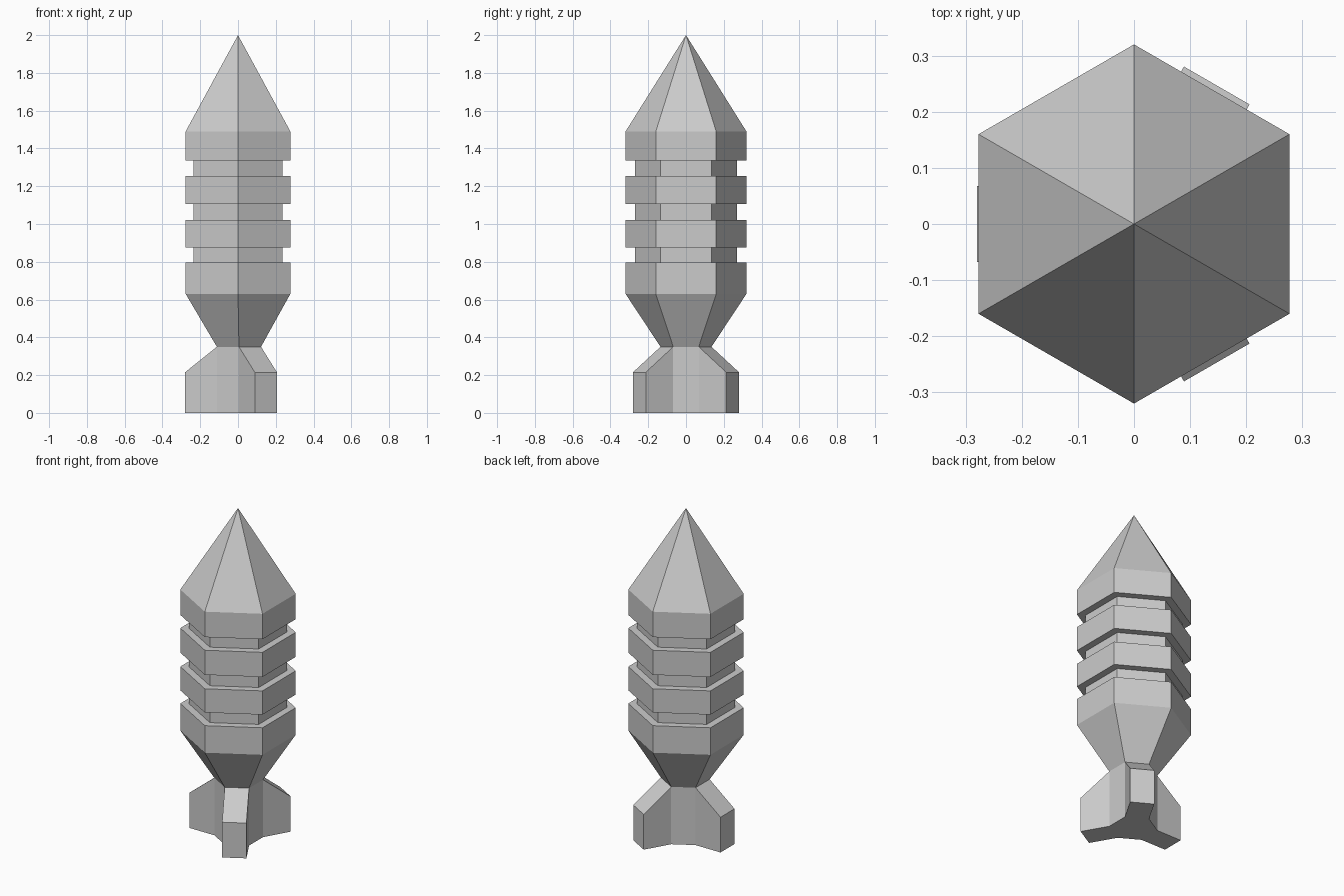
import bpy, bmesh
from math import sin, cos, radians

if "Cube" in bpy.data.objects:
    bpy.data.objects.remove(bpy.data.objects["Cube"])

TAIL_X = 0.005  # tail sits slightly off the body axis


def ring(bm, r, z, x=0.0):
    """Hexagon ring with flat sides facing +x and -x."""
    return [bm.verts.new((x + r * cos(radians(30 + 60 * k)),
                          r * sin(radians(30 + 60 * k)), z)) for k in range(6)]


def bridge(bm, low, high):
    return [bm.faces.new((low[k], low[(k + 1) % 6], high[(k + 1) % 6], high[k]))
            for k in range(6)]


def finish(bm, name):
    bmesh.ops.recalc_face_normals(bm, faces=bm.faces[:])
    mesh = bpy.data.meshes.new(name)
    bm.to_mesh(mesh)
    bm.free()
    obj = bpy.data.objects.new(name, mesh)
    bpy.context.collection.objects.link(obj)
    return obj


# Body: tapered neck, four wide bands separated by grooves, pointed nose
R, G, NECK = 0.32, 0.271, 0.135
bands = [(0.63, 0.795), (0.875, 1.02), (1.105, 1.255), (1.335, 1.49)]
bm = bmesh.new()
rings = [ring(bm, NECK, 0.35, TAIL_X)]
for i, (z0, z1) in enumerate(bands):
    if i:
        rings.append(ring(bm, G, z0))
    rings += [ring(bm, R, z0), ring(bm, R, z1)]
    if i < len(bands) - 1:
        rings.append(ring(bm, G, z1))
for a, b in zip(rings, rings[1:]):
    bridge(bm, a, b)
tip = bm.verts.new((0, 0, 2.0))
top = rings[-1]
for k in range(6):
    bm.faces.new((top[k], top[(k + 1) % 6], tip))
finish(bm, "body")

# Tail: hexagonal stem with three fins pulled out of alternate sides
bm = bmesh.new()
low, high = ring(bm, NECK, 0, TAIL_X), ring(bm, NECK, 0.35, TAIL_X)
sides = bridge(bm, low, high)
bm.faces.new(low[::-1])
reach = 0.285 - NECK * cos(radians(30))
for k in (0, 2, 4):
    # side k faces the angle 60 + 60k degrees
    ang = radians(60 + 60 * k)
    fin = bmesh.ops.extrude_discrete_faces(bm, faces=[sides[k]])["faces"][0]
    for v in fin.verts:
        v.co.x += reach * cos(ang)
        v.co.y += reach * sin(ang)
        if v.co.z > 0.1:
            v.co.z = 0.215
finish(bm, "tail_fins")
